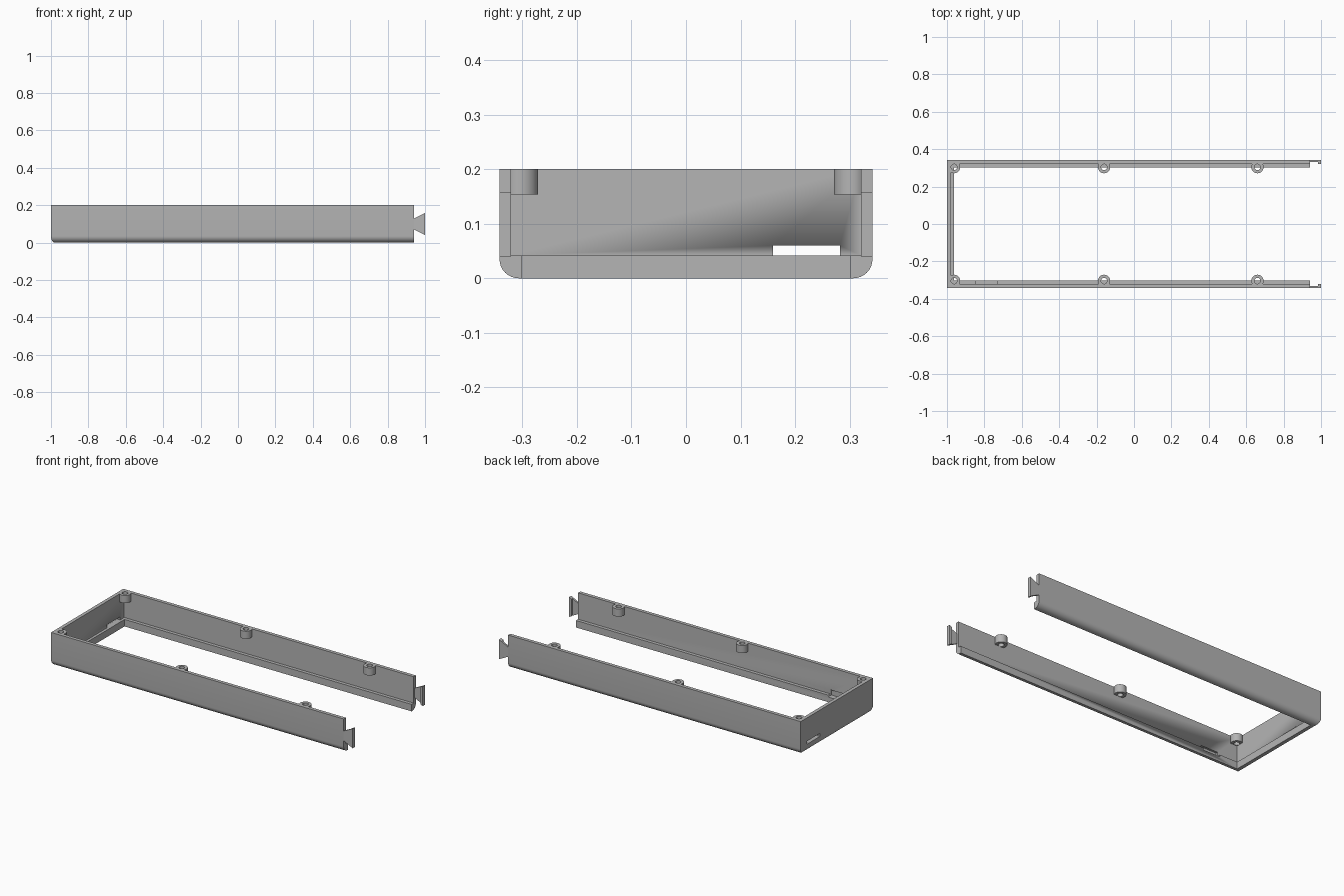
import bpy, bmesh, math

if "Cube" in bpy.data.objects:
    bpy.data.objects.remove(bpy.data.objects["Cube"])

grey = bpy.data.materials.new("plain grey")
grey.diffuse_color = (0.46, 0.46, 0.46, 1)
grey.use_nodes = True
grey.node_tree.nodes["Principled BSDF"].inputs["Base Color"].default_value = grey.diffuse_color

W, TOP, END = 0.342, 0.2, 0.94      # half width, height, open end of the walls
WALL, LIP, LIP_Z = 0.021, 0.041, 0.042


def finish(name, bm):
    bmesh.ops.recalc_face_normals(bm, faces=bm.faces)
    mesh = bpy.data.meshes.new(name)
    bm.to_mesh(mesh)
    bm.free()
    mesh.materials.append(grey)
    ob = bpy.data.objects.new(name, mesh)
    bpy.context.collection.objects.link(ob)
    bpy.ops.object.select_all(action='DESELECT')
    ob.select_set(True)
    bpy.context.view_layer.objects.active = ob
    bpy.ops.object.shade_smooth_by_angle(angle=math.radians(30))
    return ob


def box(name, lo, hi):
    bm = bmesh.new()
    bmesh.ops.create_cube(bm, size=1)
    for v in bm.verts:
        v.co = [(a + b) / 2 + c * (b - a) for a, b, c in zip(lo, hi, v.co)]
    return finish(name, bm)


def prism(name, outline, y0, y1):
    """Outline in x and z, extruded along y."""
    bm = bmesh.new()
    face = bm.faces.new([bm.verts.new((x, y0, z)) for x, z in outline])
    ext = bmesh.ops.extrude_face_region(bm, geom=[face])
    for v in ext["geom"]:
        if isinstance(v, bmesh.types.BMVert):
            v.co.y = y1
    return finish(name, bm)


# U-shaped frame: wall section (side inset, end inset, z) swept with mitred corners
R, RX, N = 0.035, 0.02, 8
section = [(0, 0, TOP)]
for i in range(N + 1):
    a = math.pi / 2 * i / N
    section.append((R * (1 - math.cos(a)), RX * (1 - math.cos(a)), R * (1 - math.sin(a))))
section += [(LIP, 0.037, 0), (LIP, 0.037, LIP_Z), (WALL, WALL, LIP_Z), (WALL, WALL, TOP)]

bm = bmesh.new()
loops = []
for at_end, side in ((True, -1), (False, -1), (False, 1), (True, 1)):
    loops.append([bm.verts.new((END if at_end else -1 + dx, side * (W - dy), z))
                  for dy, dx, z in section])
n = len(section)
for a, b in zip(loops, loops[1:]):
    for i in range(n):
        j = (i + 1) % n
        bm.faces.new((a[i], a[j], b[j], b[i]))
bm.faces.new(loops[0])
bm.faces.new(loops[-1])
frame = finish("frame", bm)

# End wall slot and the shallow pocket inside the front wall
cutters = [box("slot_cutter", (-1.05, 0.16, LIP_Z), (-0.94, 0.282, 0.06)),
           box("pocket_cutter", (-0.845, -0.333, 0.03), (-0.73, -0.28, 0.066))]
for cutter in cutters:
    mod = frame.modifiers.new(cutter.name, 'BOOLEAN')
    mod.operation = 'DIFFERENCE'
    mod.solver = 'EXACT'
    mod.object = cutter
    cutter.hide_render = True
    cutter.hide_viewport = True


# Screw bosses: tubes flattened against the inner wall faces
def screw_boss(name, cx, side, seg=32):
    cy, z0 = 0.304, 0.154
    bm = bmesh.new()
    rings = []
    for r, z in ((0.033, z0), (0.033, TOP), (0.016, TOP), (0.016, z0)):
        ring = []
        for i in range(seg):
            a = 2 * math.pi * i / seg
            x = max(cx + r * math.cos(a), -1 + WALL)
            y = min(cy + r * math.sin(a), W - WALL)
            ring.append(bm.verts.new((x, side * y, z)))
        rings.append(ring)
    for k in range(4):
        a, b = rings[k], rings[(k + 1) % 4]
        for i in range(seg):
            j = (i + 1) % seg
            bm.faces.new((a[i], a[j], b[j], b[i]))
    return finish(name, bm)


for side, label in ((-1, "front"), (1, "back")):
    for k, cx in enumerate((-0.962, -0.16, 0.66)):
        screw_boss(f"{label}_screw_boss_{k + 1}", cx, side)
    # Dovetail joint: thin tail with a thicker rim at its tip
    prism(f"{label}_dovetail", [(END, 0.07), (1, 0.04), (1, 0.158), (END, 0.128)],
          side * W, side * 0.331)
    prism(f"{label}_dovetail_rim", [(0.985, 0.0475), (1, 0.04), (1, 0.158), (0.985, 0.1505)],
          side * 0.331, side * (W - WALL))
